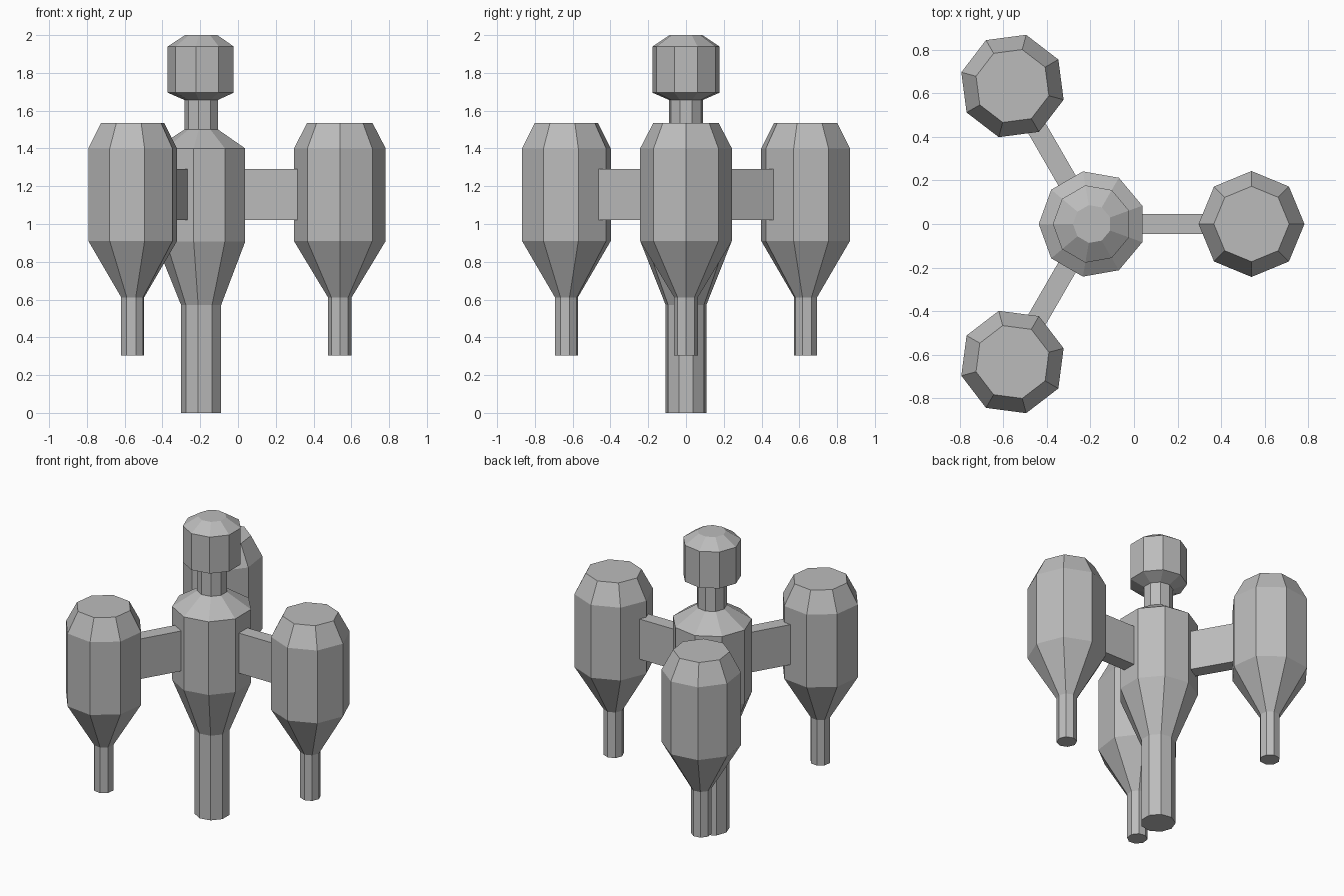
import bpy
import bmesh
from math import cos, sin, pi, radians
from mathutils import Matrix, Vector

cube = bpy.data.objects.get("Cube")
if cube:
    bpy.data.objects.remove(cube, do_unlink=True)

grey = bpy.data.materials.new("plain grey")
grey.use_nodes = True
GREY = (0.5, 0.5, 0.5, 1)
grey.diffuse_color = GREY
grey.node_tree.nodes["Principled BSDF"].inputs["Base Color"].default_value = GREY

AXIS = Vector((-0.192, 0, 0))   # centre of the main column
REACH = 0.731                   # distance from column to each pod


def finish(name, bm, matrix):
    bmesh.ops.recalc_face_normals(bm, faces=bm.faces)
    mesh = bpy.data.meshes.new(name)
    bm.to_mesh(mesh)
    bm.free()
    mesh.materials.append(grey)
    obj = bpy.data.objects.new(name, mesh)
    obj.matrix_world = matrix
    bpy.context.collection.objects.link(obj)


def lathe(name, profile, sides, start, matrix):
    """Faceted solid from (radius, height) rings, capped at both ends."""
    bm = bmesh.new()
    rings = []
    for r, z in profile:
        angles = [start + 2 * pi * i / sides for i in range(sides)]
        rings.append([bm.verts.new((r * cos(a), r * sin(a), z)) for a in angles])
    for low, high in zip(rings, rings[1:]):
        for i in range(sides):
            j = (i + 1) % sides
            bm.faces.new((low[i], low[j], high[j], high[i]))
    bm.faces.new(rings[0][::-1])
    bm.faces.new(rings[-1])
    finish(name, bm, matrix)


def box(name, low, high, matrix):
    bm = bmesh.new()
    low, high = Vector(low), Vector(high)
    place = Matrix.Translation((low + high) / 2) @ Matrix.Diagonal((high - low).to_4d())
    bmesh.ops.create_cube(bm, size=1, matrix=place)
    finish(name, bm, matrix)


# Central column: stem, tapered body, neck and head
column = [(0.109, 0), (0.109, 0.57), (0.245, 0.907), (0.245, 1.4), (0.092, 1.5),
          (0.092, 1.657), (0.18, 1.695), (0.18, 1.94), (0.088, 2)]
lathe("central_column", column, 9, pi, Matrix.Translation(AXIS))

# Three outer pods, each on its own strut
pod = [(0.063, 0.305), (0.063, 0.612), (0.243, 0.91), (0.243, 1.4), (0.173, 1.535)]
for label, angle in (("left", 0), ("right_back", 120), ("right_front", 240)):
    arm = Matrix.Translation(AXIS) @ Matrix.Rotation(radians(angle), 4, "Z")
    lathe(label + "_pod", pod, 8, 0, arm @ Matrix.Translation((REACH, 0, 0)))
    box(label + "_strut", (0.22, -0.046, 1.02), (0.52, 0.046, 1.29), arm)
